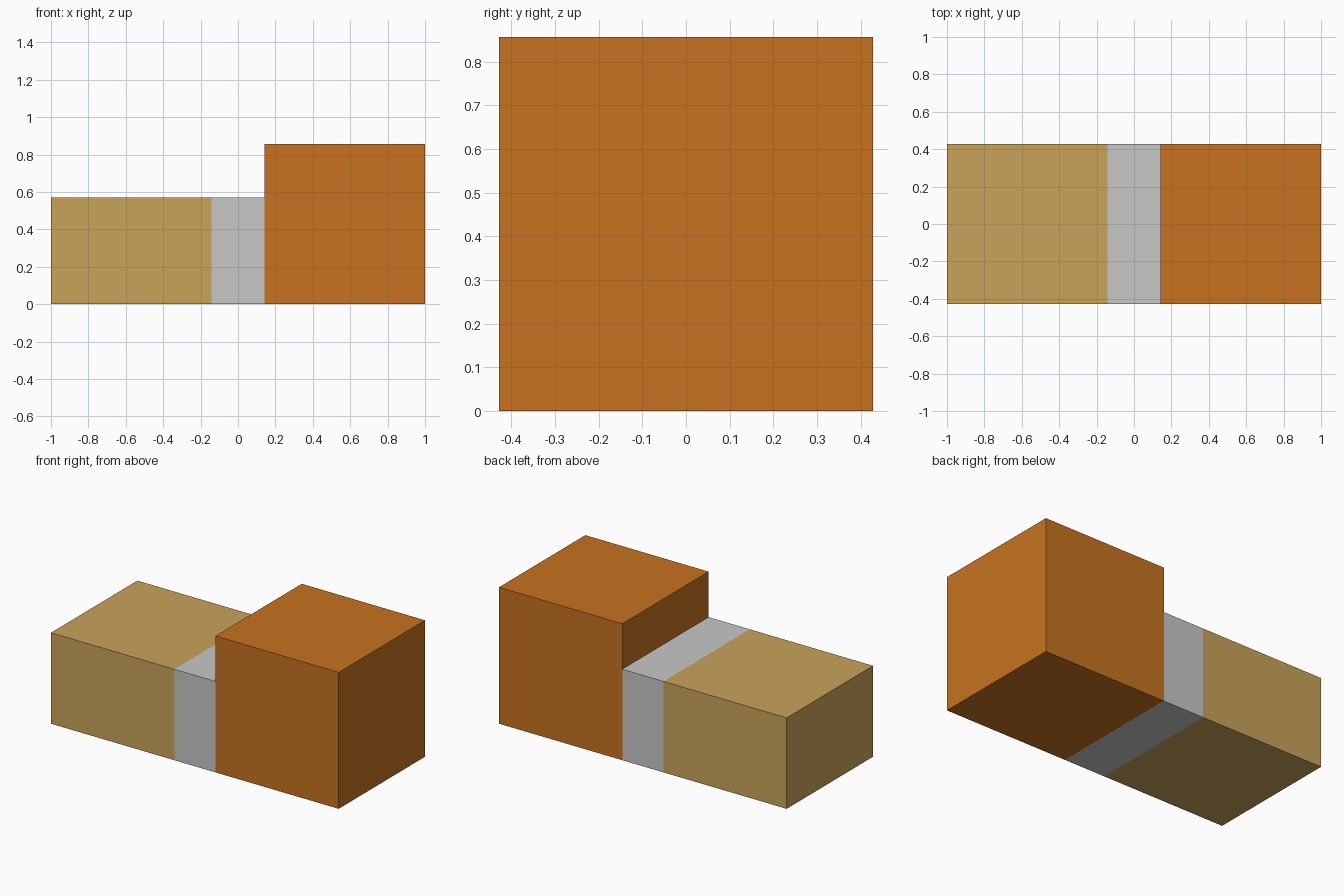
import bpy, bmesh

if "Cube" in bpy.data.objects:
    bpy.data.objects.remove(bpy.data.objects["Cube"])

HALF_DEPTH = 0.4286
LOW, HIGH = 0.5714, 0.8571
SEAM = 0.1429


def material(name, rgb):
    m = bpy.data.materials.new(name)
    m.diffuse_color = (*rgb, 1.0)
    m.use_nodes = True
    m.node_tree.nodes["Principled BSDF"].inputs["Base Color"].default_value = m.diffuse_color
    return m


# Stepped side profile, extruded through the depth
profile = [(-1, 0), (1, 0), (1, HIGH), (SEAM, HIGH), (SEAM, LOW), (-1, LOW)]
bm = bmesh.new()
face = bm.faces.new([bm.verts.new((x, -HALF_DEPTH, z)) for x, z in profile])
ext = bmesh.ops.extrude_face_region(bm, geom=[face])
moved = [v for v in ext["geom"] if isinstance(v, bmesh.types.BMVert)]
bmesh.ops.translate(bm, verts=moved, vec=(0, 2 * HALF_DEPTH, 0))

# Cut the colour seams around the body
for x in (-SEAM, SEAM):
    bmesh.ops.bisect_plane(bm, geom=bm.verts[:] + bm.edges[:] + bm.faces[:],
                           dist=1e-5, plane_co=(x, 0, 0), plane_no=(1, 0, 0))
bmesh.ops.recalc_face_normals(bm, faces=bm.faces[:])

# Tan low block, grey middle band, orange tall block (including its step wall)
for f in bm.faces:
    x = f.calc_center_median().x
    f.material_index = 0 if x < -SEAM else (1 if x < SEAM - 0.001 else 2)

mesh = bpy.data.meshes.new("stepped_block")
bm.to_mesh(mesh)
bm.free()
mesh.materials.append(material("tan", (0.584, 0.371, 0.105)))
mesh.materials.append(material("light grey", (0.58, 0.58, 0.575)))
mesh.materials.append(material("orange", (0.571, 0.171, 0.0144)))
obj = bpy.data.objects.new("stepped_block", mesh)
bpy.context.collection.objects.link(obj)
